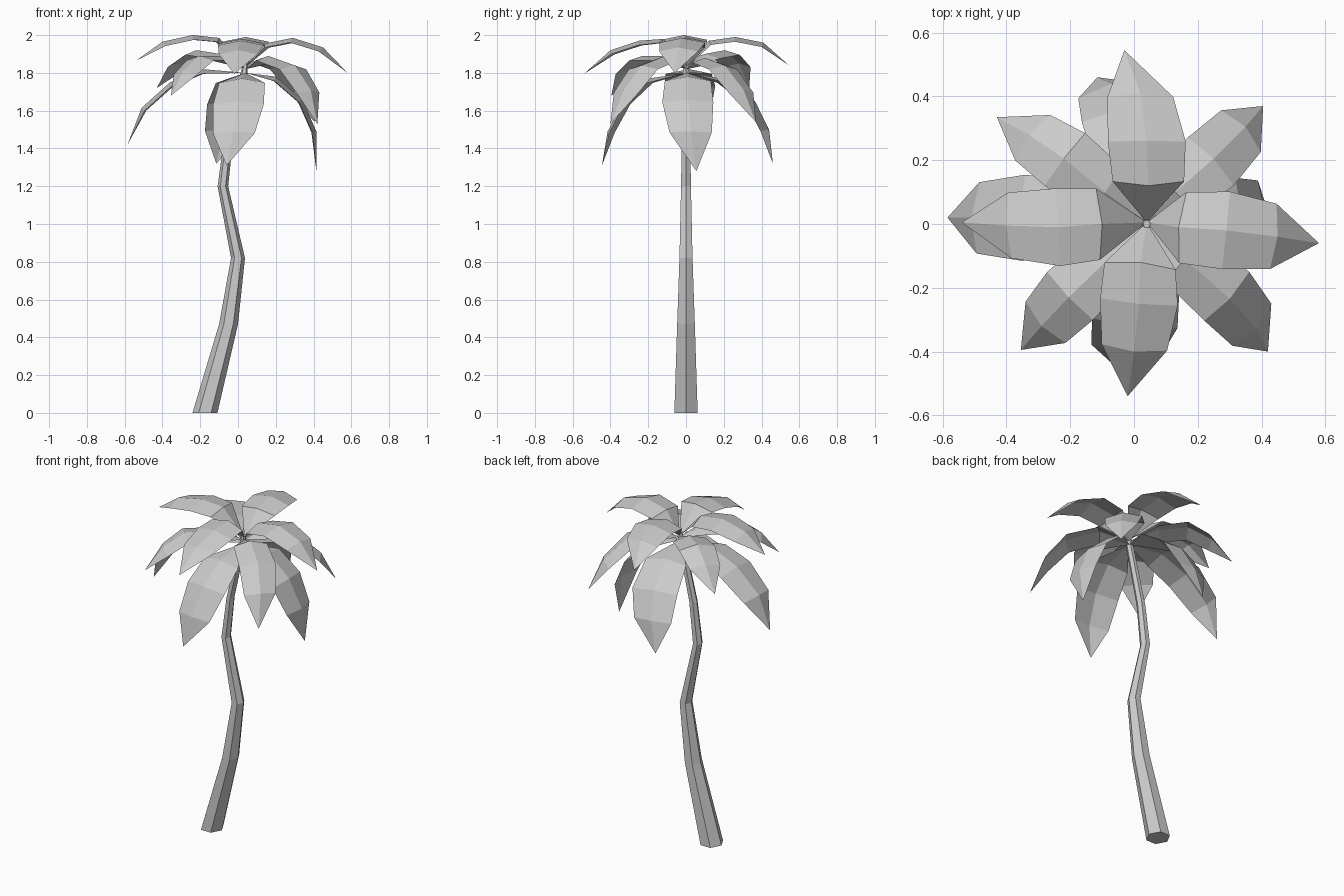
import bpy, bmesh, math
from mathutils import Vector

cube = bpy.data.objects.get("Cube")
if cube:
    bpy.data.objects.remove(cube, do_unlink=True)

grey = bpy.data.materials.new("plain_grey")
grey.use_nodes = True
colour = (0.6, 0.6, 0.6, 1)
grey.diffuse_color = colour
grey.node_tree.nodes["Principled BSDF"].inputs["Base Color"].default_value = colour


def finish(name, bm):
    mesh = bpy.data.meshes.new(name)
    bm.to_mesh(mesh)
    bm.free()
    mesh.materials.append(grey)
    bpy.context.collection.objects.link(bpy.data.objects.new(name, mesh))


def trunk(stations, sides=6):
    """Six-sided tube through (x, z, radius) stations."""
    bm = bmesh.new()
    rings = []
    for x, z, r in stations:
        angles = [math.tau * i / sides for i in range(sides)]
        rings.append([bm.verts.new((x + r * math.cos(a), 1.08 * r * math.sin(a), z))
                      for a in angles])
    for low, high in zip(rings, rings[1:]):
        for i in range(sides):
            j = (i + 1) % sides
            bm.faces.new((low[i], low[j], high[j], high[i]))
    bm.faces.new(rings[0][::-1])
    bm.faces.new(rings[-1])
    finish("trunk", bm)


def frond(name, base_z, widths, spine, fold=0.025):
    """Folded leaf: a point at each end, three ribs between along the spine."""
    pts = [Vector((0.04, 0.005, base_z))] + [Vector(p) for p in spine]
    flat = pts[2] - pts[0]
    flat.z = 0
    side = Vector((-flat.y, flat.x, 0)).normalized()
    bm = bmesh.new()
    rows = []
    for i, w in enumerate(widths, 1):
        normal = (pts[i + 1] - pts[i - 1]).cross(side).normalized()
        edge = pts[i] - normal * fold
        rows.append([bm.verts.new(p) for p in (edge + side * w, pts[i], edge - side * w)])
    base, tip = bm.verts.new(pts[0]), bm.verts.new(pts[-1])
    for k in (0, 1):
        bm.faces.new((base, rows[0][k + 1], rows[0][k]))
        for a, b in zip(rows, rows[1:]):
            bm.faces.new((a[k], a[k + 1], b[k + 1], b[k]))
        bm.faces.new((rows[-1][k], rows[-1][k + 1], tip))
    finish(name, bm)


# Bent trunk with a small knob under the crown
trunk([(-0.175, 0, 0.066), (-0.05, 0.47, 0.05), (0, 0.82, 0.037), (-0.08, 1.2, 0.028),
       (-0.05, 1.45, 0.024), (0.03, 1.79, 0.02), (0.04, 1.85, 0.012)])

# Top tier of fronds
top = (0.112, 0.122, 0.103)
frond("top_frond_left", 1.83, top,
      [(-0.10, 0, 1.985), (-0.24, -0.01, 2.0), (-0.40, -0.005, 1.965), (-0.54, 0.005, 1.865)])
frond("top_frond_right", 1.83, top,
      [(0.14, -0.01, 1.955), (0.29, -0.02, 1.985), (0.45, -0.04, 1.935), (0.58, -0.06, 1.80)])
frond("top_frond_front", 1.83, top,
      [(0.02, -0.12, 1.98), (0.015, -0.25, 1.97), (0, -0.40, 1.92), (-0.02, -0.54, 1.795)])
frond("top_frond_back", 1.83, top,
      [(0.045, 0.12, 1.97), (0.04, 0.26, 1.99), (0.02, 0.41, 1.96), (-0.03, 0.545, 1.84)])

# Middle tier of diagonal fronds
mid = (0.095, 0.104, 0.09)
frond("middle_frond_back_right", 1.82, mid,
      [(0.13, 0.10, 1.88), (0.25, 0.205, 1.84), (0.35, 0.305, 1.71), (0.405, 0.37, 1.54)])
frond("middle_frond_front_right", 1.82, mid,
      [(0.16, -0.11, 1.89), (0.30, -0.235, 1.84), (0.385, -0.33, 1.71), (0.42, -0.40, 1.53)])
frond("middle_frond_front_left", 1.82, mid,
      [(-0.07, -0.10, 1.89), (-0.205, -0.23, 1.89), (-0.29, -0.32, 1.81), (-0.355, -0.395, 1.68)])
frond("middle_frond_back_left", 1.82, mid,
      [(-0.09, 0.10, 1.90), (-0.22, 0.205, 1.92), (-0.33, 0.28, 1.85), (-0.43, 0.335, 1.72)])

# Low tier of drooping fronds
low = (0.122, 0.135, 0.112)
frond("low_frond_left", 1.80, low,
      [(-0.19, 0.015, 1.82), (-0.36, 0.02, 1.75), (-0.51, 0.02, 1.615), (-0.585, 0.02, 1.42)])
frond("low_frond_right", 1.80, low,
      [(0.20, 0.01, 1.78), (0.34, 0.01, 1.66), (0.415, 0.025, 1.49), (0.415, 0.055, 1.28)])
frond("low_frond_front", 1.80, low,
      [(0.02, -0.20, 1.77), (0, -0.33, 1.65), (-0.025, -0.415, 1.49), (-0.06, -0.445, 1.31)])
frond("low_frond_back", 1.80, low,
      [(0, 0.20, 1.77), (-0.035, 0.365, 1.65), (-0.07, 0.44, 1.50), (-0.115, 0.46, 1.32)])
